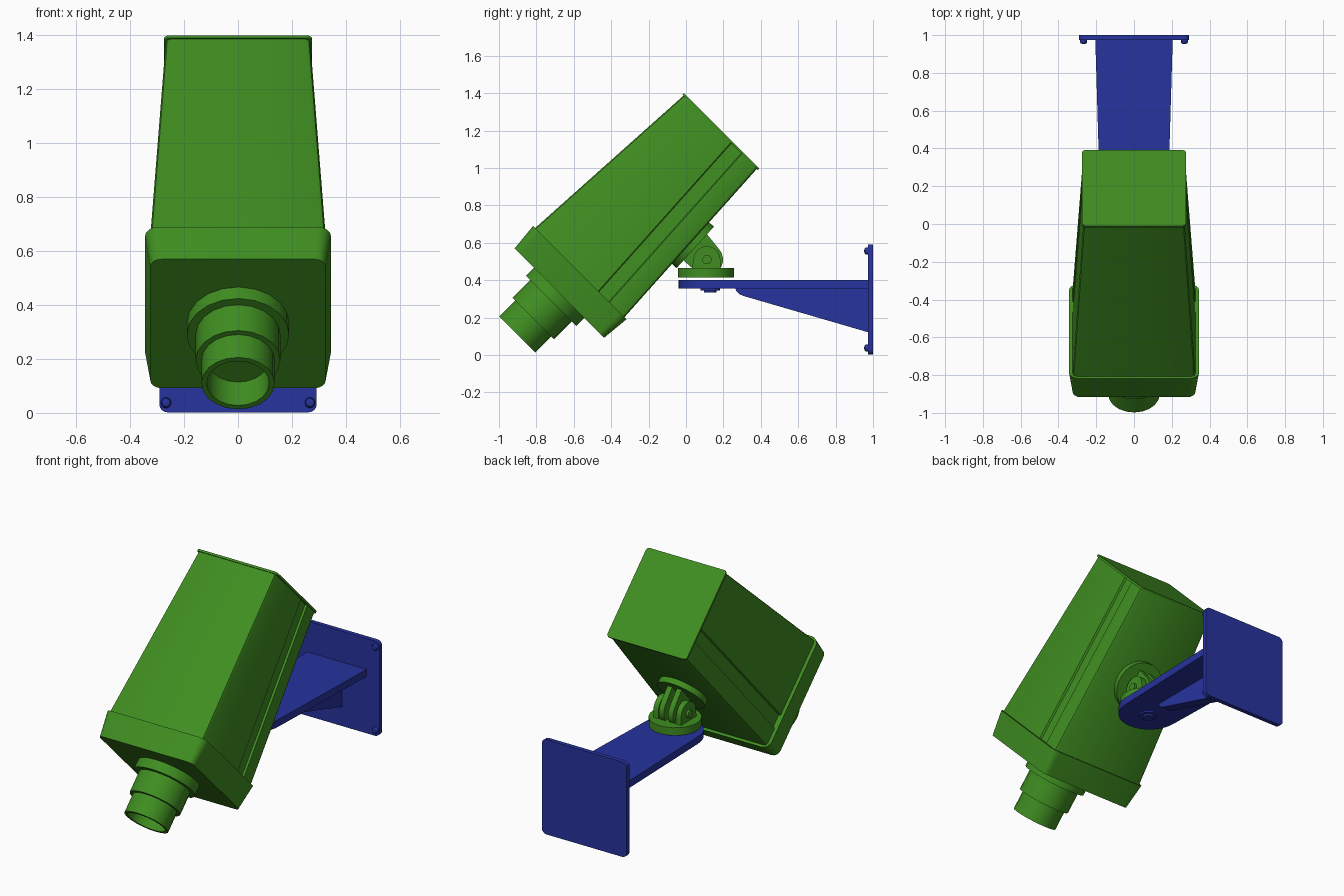
import bpy, bmesh, math
from mathutils import Vector

if "Cube" in bpy.data.objects:
    bpy.data.objects.remove(bpy.data.objects["Cube"])

def material(name, rgb):
    m = bpy.data.materials.new(name)
    m.diffuse_color = (*rgb, 1)
    m.use_nodes = True
    m.node_tree.nodes["Principled BSDF"].inputs["Base Color"].default_value = m.diffuse_color
    return m

GREEN = material("green_paint", (0.05, 0.27, 0.015))
BLUE = material("blue_paint", (0.02, 0.033, 0.34))
S = math.sqrt(0.5)

def cam(x, u, v):
    """Camera frame (45 degrees down): u runs forward, v upward."""
    return Vector((x, -S * (u + v), S * (v - u)))

def loft(name, rings, mat, angle=35):
    """Skin equal-length rings and cap both ends."""
    bm = bmesh.new()
    vs = [[bm.verts.new(p) for p in r] for r in rings]
    n = len(rings[0])
    for a, b in zip(vs, vs[1:]):
        for i in range(n):
            j = (i + 1) % n
            bm.faces.new((a[i], a[j], b[j], b[i]))
    bm.faces.new(vs[0])
    bm.faces.new(vs[-1])
    bmesh.ops.recalc_face_normals(bm, faces=bm.faces)
    me = bpy.data.meshes.new(name)
    bm.to_mesh(me)
    bm.free()
    me.materials.append(mat)
    me.shade_smooth()
    me.set_sharp_from_angle(angle=math.radians(angle))
    ob = bpy.data.objects.new(name, me)
    bpy.context.collection.objects.link(ob)
    return ob

def lathe(name, profile, origin, axis, mat, n=24):
    """Revolve (radius, height) pairs about an axis."""
    axis = Vector(axis).normalized()
    side = axis.orthogonal().normalized()
    other = axis.cross(side)
    angles = [2 * math.pi * i / n for i in range(n)]
    return loft(name, [[Vector(origin) + axis * h + (side * math.cos(a) + other * math.sin(a)) * r
                        for a in angles] for r, h in profile], mat)

def round_rect(hw, hh, r, n=4):
    pts = []
    for k, (sx, sy) in enumerate(((1, 1), (-1, 1), (-1, -1), (1, -1))):
        for i in range(n + 1):
            a = math.pi / 2 * (k + i / n)
            pts.append((sx * (hw - r) + r * math.cos(a), sy * (hh - r) + r * math.sin(a)))
    return pts

MID = 0.713  # height of the camera axis in its own frame

# Housing: tapered box with a shallow channel along each side
def housing_section(u, hw, hh):
    r, d, b = 0.02, 0.012, -hh
    half = [(hw - r, b), (hw - r * 0.3, b + r * 0.3), (hw, b + r),
            (hw, b + 0.113), (hw - d, b + 0.118), (hw - d, b + 0.193), (hw, b + 0.198),
            (hw, hh - r), (hw - r * 0.3, hh - r * 0.3), (hw - r, hh)]
    pts = half + [(-x, v) for x, v in reversed(half)]
    return [cam(x, u, MID + v) for x, v in pts]

loft("housing", [housing_section(-0.975, 0.268, 0.277), housing_section(0.1, 0.325, 0.338)], GREEN)

# Back plate and flared front hood
def slab(name, stations):
    loft(name, [[cam(x, u, MID + v) for x, v in round_rect(hw, hh, r)]
                for u, hw, hh, r in stations], GREEN)

slab("back_plate", [(-0.983, 0.275, 0.284, 0.02), (-0.970, 0.275, 0.284, 0.02)])
slab("front_hood", [(0.09, 0.345, 0.353, 0.05), (0.245, 0.325, 0.338, 0.04)])

# Stepped lens barrel with an open end
FORWARD = (0, -S, -S)
lens_base = cam(0, 0, 0.715)
lathe("lens_flange", [(0.19, 0.23), (0.19, 0.305)], lens_base, FORWARD, GREEN, 20)
lathe("lens_collar", [(0.157, 0.29), (0.157, 0.44)], lens_base, FORWARD, GREEN, 20)
lathe("lens_tube", [(0.136, 0.42), (0.136, 0.56), (0.116, 0.56), (0.112, 0.36),
                    (0.08, 0.375), (0.03, 0.385)], lens_base, FORWARD, GREEN, 20)

# Swivel joint: two discs joined by interleaved lugs and a pin
pivot = Vector((0, 0.112, 0.51))
down = cam(0, -0.053, -1).normalized()
disc_top = cam(0, -0.44, 0.41)
lathe("upper_disc", [(0.15, 0), (0.15, 0.038)], disc_top, down, GREEN)
lathe("lower_disc", [(0.15, 0.415), (0.15, 0.464)], (0, 0.107, 0), (0, 0, 1), GREEN)

def lug(name, x, root, radius, thick=0.034):
    d = (root - pivot).normalized()
    s = Vector((1, 0, 0)).cross(d)
    arc = [math.pi * i / 10 for i in range(11)]
    pts = [pivot - d * math.sin(a) * radius + s * math.cos(a) * radius for a in arc]
    pts += [root - s * radius * 1.1, root + s * radius * 1.1]
    loft(name, [[p + Vector((x + e, 0, 0)) for p in pts] for e in (-thick / 2, thick / 2)], GREEN)

for side, sx in (("right", 1), ("left", -1)):
    lug("upper_lug_" + side, sx * 0.032, disc_top + down * 0.03, 0.086)
    lug("lower_lug_" + side, sx * 0.078, Vector((0, 0.107, 0.43)), 0.072)
lathe("pivot_pin", [(0.025, -0.11), (0.025, 0.11)], pivot, (1, 0, 0), GREEN, 12)

# Bracket arm with a rounded tip
tip = [(0.18 * math.cos(a), 0.14 - 0.18 * math.sin(a))
       for a in (math.pi * i / 20 for i in range(21))]
outline = tip + [(-0.205, 0.98), (0.205, 0.98)]
loft("bracket_arm", [[Vector((x, y, z)) for x, y in outline] for z in (0.355, 0.40)], BLUE)

# Triangular rib under the arm
rib = [(0.262, 0.36), (0.27, 0.34), (0.285, 0.325), (0.31, 0.315), (0.98, 0.12), (0.98, 0.36)]
loft("bracket_rib", [[Vector((x, y, z)) for y, z in rib] for x in (-0.035, 0.035)], BLUE, 20)

# Wall plate with corner screws
loft("wall_plate", [[Vector((x, y, 0.297 + z)) for x, z in round_rect(0.292, 0.295, 0.03)]
                    for y in (0.973, 1.0)], BLUE)
for sx in (-1, 1):
    for z in (0.038, 0.556):
        lathe("wall_screw", [(0.02, 0), (0.02, 0.012), (0.015, 0.019), (0.006, 0.022)],
              (sx * 0.267, 0.975, z), (0, -1, 0), BLUE, 12)

# Bolt joining the arm to the swivel
lathe("arm_washer", [(0.052, 0), (0.052, 0.012)], (0, 0.13, 0.357), (0, 0, -1), BLUE)
lathe("arm_bolt", [(0.034, 0), (0.034, 0.024)], (0, 0.13, 0.357), (0, 0, -1), BLUE, 6)
